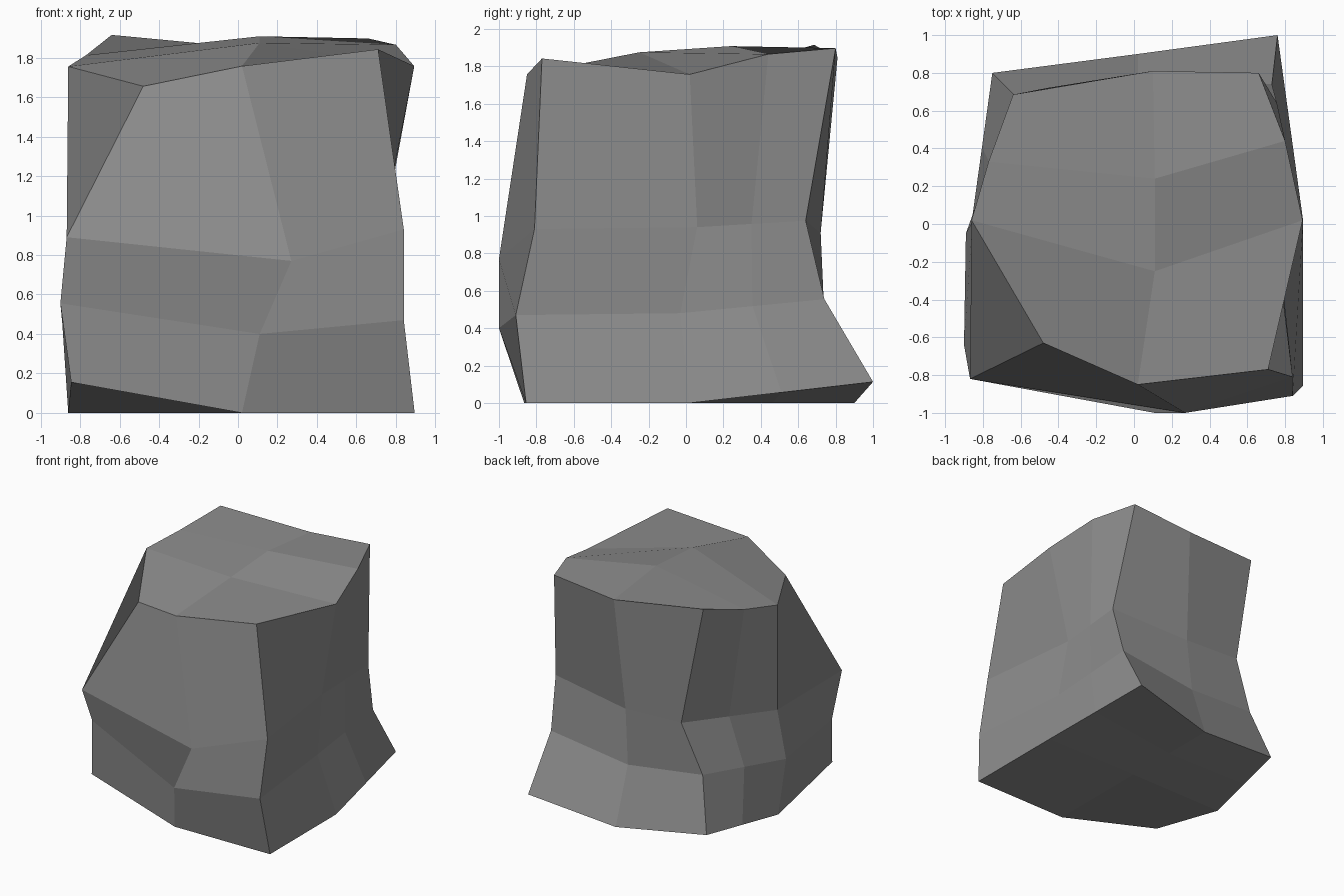
import bpy, bmesh
from mathutils import Vector

if "Cube" in bpy.data.objects:
    bpy.data.objects.remove(bpy.data.objects["Cube"])

# Eight control points per level, counter-clockwise from the front left corner:
# front left, front mid, front right, right mid, back right, back mid, back left, left mid
LEVELS = [
    [(-.845, -.725, .155), (.02, -.865, 0), (.895, -.855, 0), (.895, .02, 0),
     (.76, 1, .113), (.02, .9, 0), (-.75, .8, .1), (-.86, .01, 0)],
    [(-.9, -.64, .555), (.11, -1, .4), (.84, -.91, .47), (.755, -.03, .48),
     (.73, .74, .555), (.02, .74, .46), (-.63, .68, .525), (-.89, -.05, .45)],
    [(-.868, -.82, .89), (.27, -1, .77), (.84, -.81, .93), (.733, .06, .94),
     (.757, .64, .975), (.055, .72, .91), (-.46, .72, .93), (-.855, .015, .875)],
    [(-.48, -.63, 1.655), (.02, -.85, 1.757), (.71, -.77, 1.842), (.893, .02, 1.757),
     (.66, .8, 1.897), (.1, .81, 1.845), (-.64, .685, 1.915), (-.86, .02, 1.755)],
]

bm = bmesh.new()


def ring(points):
    """Turn a level into ten vertices, with an extra one half way along each rear side."""
    p = [Vector(q) for q in points]
    p = p[:4] + [(p[3] + p[4]) / 2] + p[4:7] + [(p[6] + p[7]) / 2] + p[7:]
    return [bm.verts.new(q) for q in p]


def cap(r, near, far):
    """Close a ring with a two by three patch of quads."""
    a, b = bm.verts.new(near), bm.verts.new(far)
    rows = [(r[0], r[1], r[2]), (r[9], a, r[3]), (r[8], b, r[4]), (r[7], r[6], r[5])]
    for lo, hi in zip(rows, rows[1:]):
        for i in range(2):
            bm.faces.new((lo[i], lo[i + 1], hi[i + 1], hi[i]))


# Side walls between levels; starting each quad at its second corner sets how it folds
rings = [ring(level) for level in LEVELS]
for lo, hi in zip(rings, rings[1:]):
    for i in range(10):
        j = (i + 1) % 10
        bm.faces.new((lo[j], hi[j], hi[i], lo[i]))

# Worn bumps on the top rim, then underside and crown
rings[3][4].co = (.8, .44, 1.865)
rings[3][8].co = (-.77, .33, 1.812)
cap(rings[0], (.02, .02, 0), (.02, .46, 0))
cap(rings[3], (.11, -.25, 1.875), (.11, .24, 1.908))

# Face everything outward while keeping the fold corners
centre = Vector((0, 0, .95))
for f in bm.faces:
    f.normal_update()
    if f.normal.dot(f.calc_center_median() - centre) < 0:
        f.normal_flip()

mesh = bpy.data.meshes.new("boulder")
bm.to_mesh(mesh)
bm.free()

# Stone colour
stone = bpy.data.materials.new("grey stone")
stone.diffuse_color = (.265, .265, .265, 1)
stone.use_nodes = True
stone.node_tree.nodes["Principled BSDF"].inputs["Base Color"].default_value = stone.diffuse_color
mesh.materials.append(stone)
bpy.context.collection.objects.link(bpy.data.objects.new("boulder", mesh))
